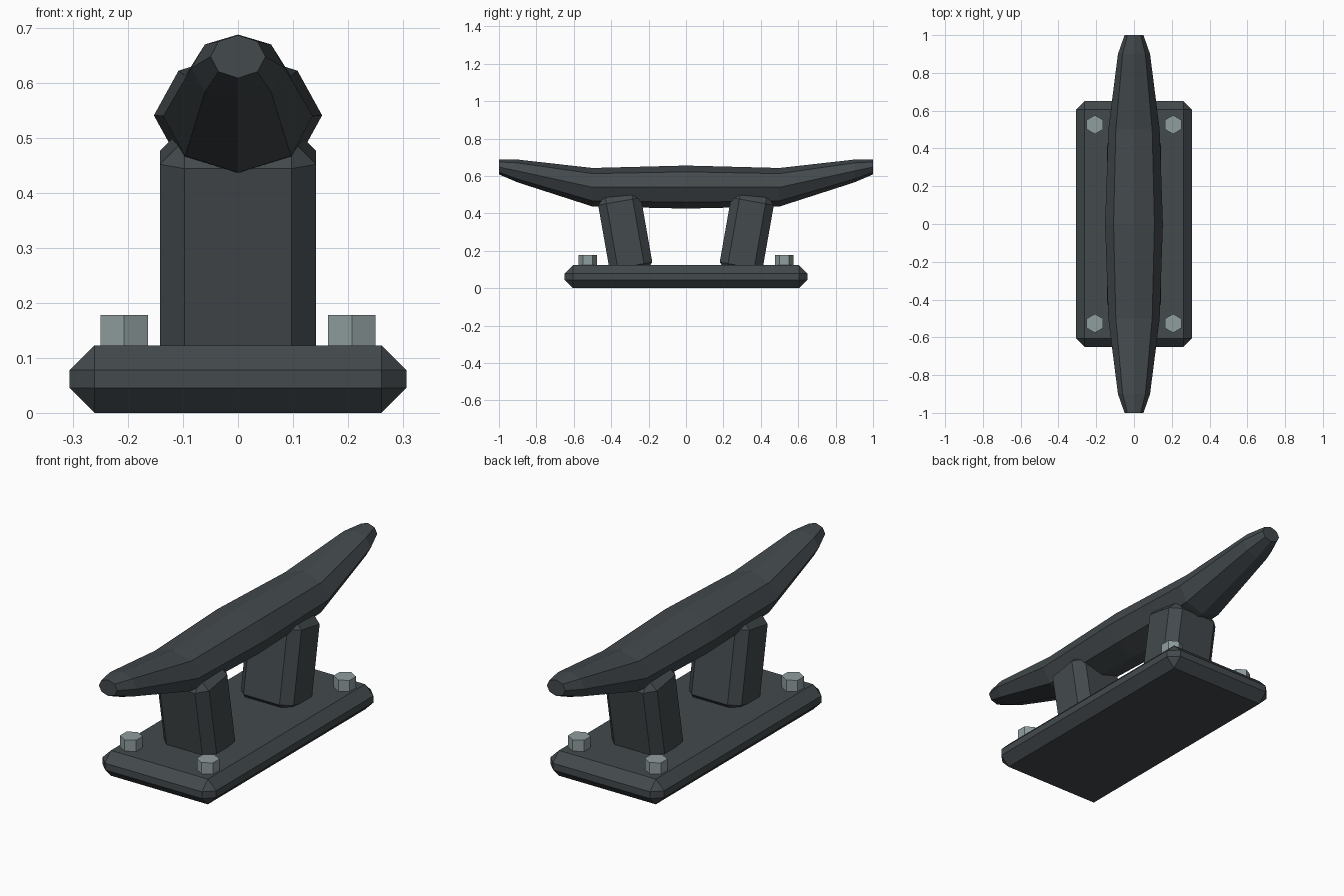
import bpy, bmesh
from math import sin, cos, pi, radians
from mathutils import Matrix, Vector

cube = bpy.data.objects.get("Cube")
if cube:
    bpy.data.objects.remove(cube, do_unlink=True)


def material(name, colour):
    mat = bpy.data.materials.new(name)
    mat.use_nodes = True
    mat.diffuse_color = (*colour, 1)
    mat.node_tree.nodes["Principled BSDF"].inputs["Base Color"].default_value = (*colour, 1)
    return mat


iron = material("dark iron", (0.056, 0.067, 0.073))
steel = material("pale steel", (0.28, 0.34, 0.345))


def finish(bm, name, mat):
    bmesh.ops.recalc_face_normals(bm, faces=bm.faces)
    mesh = bpy.data.meshes.new(name)
    bm.to_mesh(mesh)
    bm.free()
    mesh.materials.append(mat)
    obj = bpy.data.objects.new(name, mesh)
    bpy.context.scene.collection.objects.link(obj)
    return obj


def chamfered_box(name, size, centre, tilt=0, chamfer=0.045):
    bm = bmesh.new()
    bmesh.ops.create_cube(bm, size=1)
    bmesh.ops.scale(bm, vec=size, verts=bm.verts)
    bmesh.ops.bevel(bm, geom=bm.edges[:], offset=chamfer, segments=1,
                    profile=0.5, affect='EDGES')
    place = Matrix.Translation(Vector(centre)) @ Matrix.Rotation(tilt, 4, 'X')
    bm.transform(place)
    return finish(bm, name, iron)


# Base plate
chamfered_box("base_plate", (0.612, 1.3, 0.123), (0, 0, 0.0615))

# Two posts leaning outward toward the horn tips
for side, label in ((-1, "front"), (1, "back")):
    chamfered_box(label + "_post", (0.284, 0.232, 0.44),
                  (0, side * 0.325, 0.292), tilt=radians(-10 * side))

# Horn: octagonal rings along y, each (y, half width, half height, centre z)
half = [(0, 0.153, 0.115, 0.541), (0.5, 0.136, 0.103, 0.54),
        (0.9, 0.085, 0.061, 0.627), (1, 0.05, 0.039, 0.648)]
rings = [(-y, w, h, z) for y, w, h, z in reversed(half[1:])] + half
bm = bmesh.new()
loops = []
for y, w, h, z in rings:
    loops.append([bm.verts.new((w * sin(i * pi / 4), y, z + h * cos(i * pi / 4)))
                  for i in range(8)])
for a, b in zip(loops, loops[1:]):
    for i in range(8):
        j = (i + 1) % 8
        bm.faces.new((a[i], a[j], b[j], b[i]))
bm.faces.new(loops[0])
bm.faces.new(loops[-1])
finish(bm, "horn", iron)

# Hexagonal bolt heads at the plate corners
for sx, xname in ((-1, "right"), (1, "left")):
    for sy, yname in ((-1, "front"), (1, "back")):
        bm = bmesh.new()
        bmesh.ops.create_cone(bm, cap_ends=True, segments=6,
                              radius1=0.05, radius2=0.05, depth=0.075)
        bm.transform(Matrix.Translation((sx * 0.207, sy * 0.526, 0.1405))
                     @ Matrix.Rotation(
                         0 if abs(max(v.co.y for v in bm.verts) - 0.05) < 0.001
                         else pi / 6, 4, 'Z'))
        finish(bm, f"{yname}_{xname}_bolt", steel)
